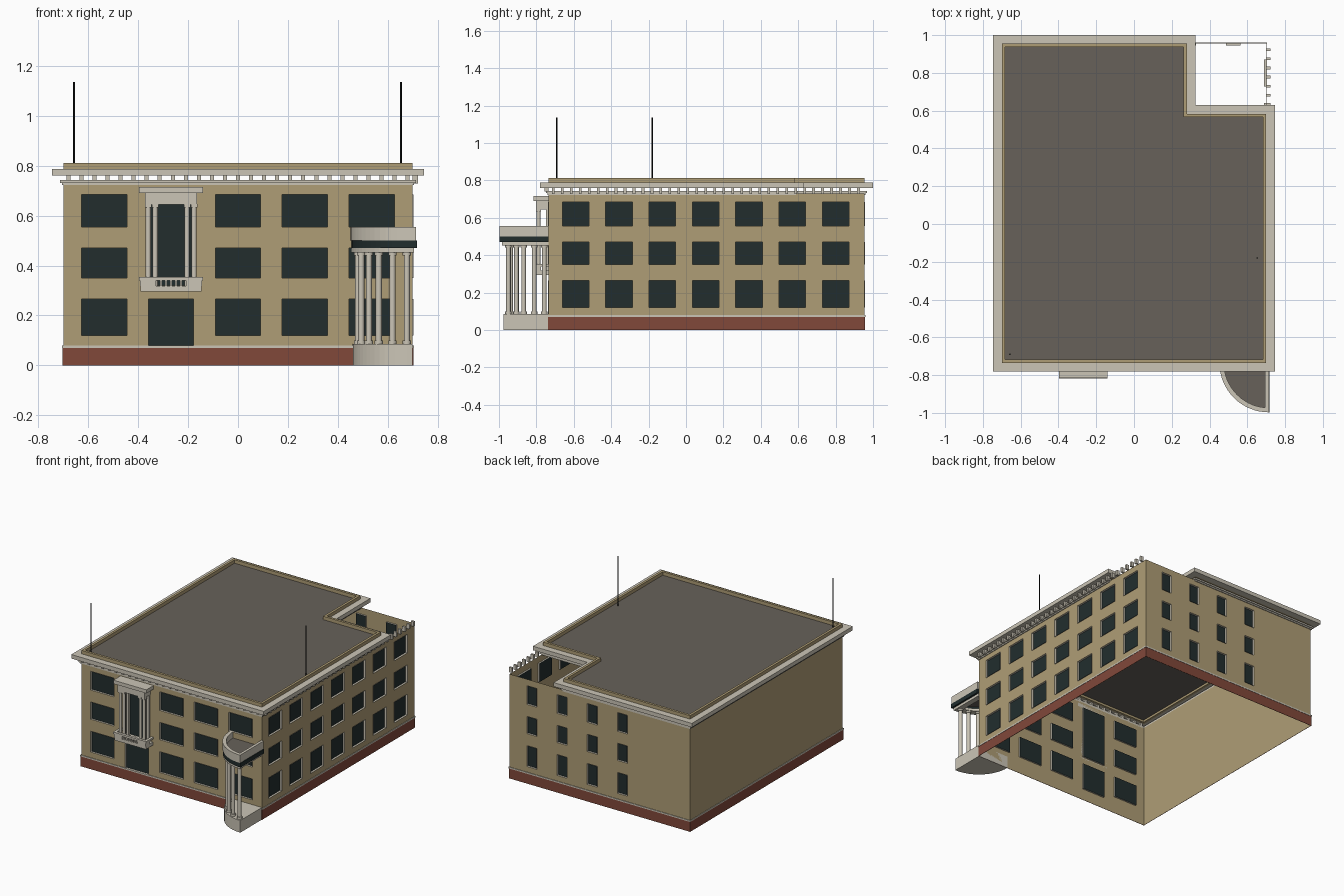
import bpy, bmesh, math
from mathutils import Vector

if "Cube" in bpy.data.objects:
    bpy.data.objects.remove(bpy.data.objects["Cube"])


def material(name, rgb):
    m = bpy.data.materials.new(name)
    m.use_nodes = True
    m.diffuse_color = (*rgb, 1)
    m.node_tree.nodes["Principled BSDF"].inputs["Base Color"].default_value = (*rgb, 1)
    return m


TAN = material("tan wall", (.43, .34, .18))
STONE = material("pale stone", (.6, .56, .47))
BRICK = material("red base", (.22, .065, .042))
GLASS = material("dark glass", (.016, .027, .027))
ROOF = material("grey roofing", (.135, .12, .102))
BLACK = material("black metal", (.005, .006, .006))

X, FRONT, BACK = .70, -.735, .955
NOTCH_X, NOTCH_Y = .28, .583
WALL_TOP = .73


def finish(name, bm, *mats):
    mesh = bpy.data.meshes.new(name)
    bm.to_mesh(mesh)
    bm.free()
    for m in mats:
        mesh.materials.append(m)
    ob = bpy.data.objects.new(name, mesh)
    bpy.context.collection.objects.link(ob)
    return ob


def add_box(bm, x0, x1, y0, y1, z0, z1):
    add_prism(bm, [(x0, y0), (x1, y0), (x1, y1), (x0, y1)], z0, z1)


def add_prism(bm, outline, z0, z1):
    low = [bm.verts.new((x, y, z0)) for x, y in outline]
    high = [bm.verts.new((x, y, z1)) for x, y in outline]
    bm.faces.new(low[::-1])
    bm.faces.new(high)
    n = len(outline)
    for i in range(n):
        j = (i + 1) % n
        bm.faces.new((low[i], low[j], high[j], high[i]))


def box(name, mat, *dims):
    bm = bmesh.new()
    add_box(bm, *dims)
    return finish(name, bm, mat)


def prism(name, mat, outline, z0, z1):
    bm = bmesh.new()
    add_prism(bm, outline, z0, z1)
    return finish(name, bm, mat)


def ring(name, mat, outer, inner, z0, z1):
    """Closed band between two outlines with matching corners."""
    bm = bmesh.new()
    n = len(outer)
    for i in range(n):
        j = (i + 1) % n
        a, b, c, d = outer[i], outer[j], inner[j], inner[i]
        quad = lambda *p: bm.faces.new([bm.verts.new(v) for v in p])
        quad((*a, z0), (*b, z0), (*b, z1), (*a, z1))
        quad((*c, z0), (*d, z0), (*d, z1), (*c, z1))
        quad((*a, z1), (*b, z1), (*c, z1), (*d, z1))
        quad((*d, z0), (*c, z0), (*b, z0), (*a, z0))
    bmesh.ops.remove_doubles(bm, verts=bm.verts, dist=1e-5)
    return finish(name, bm, mat)


def column(name, mat, x, y, z0, z1, r, sides=12):
    bm = bmesh.new()
    bmesh.ops.create_cone(bm, cap_ends=True, segments=sides, radius1=r, radius2=r, depth=z1 - z0)
    bmesh.ops.translate(bm, verts=bm.verts, vec=(x, y, (z0 + z1) / 2))
    for f in bm.faces:
        f.smooth = len(f.verts) == 4
    return finish(name, bm, mat)


def rect_outline(o):
    return [(-X - o, FRONT - o), (X + o, FRONT - o), (X + o, BACK + o), (-X - o, BACK + o)]


def notched_outline(o):
    return [(-X - o, FRONT - o), (X + o, FRONT - o), (X + o, NOTCH_Y + o),
            (NOTCH_X + o, NOTCH_Y + o), (NOTCH_X + o, BACK + o), (-X - o, BACK + o)]


# Walls: thin sheets with openings, stone reveals and set-back glass
def wall(name, start, end, windows):
    start, end = Vector((*start, 0)), Vector((*end, 0))
    along = (end - start).normalized()
    inward = Vector((-along.y, along.x, 0))
    bm = bmesh.new()

    def quad(pts, mat):
        f = bm.faces.new([bm.verts.new(start + along * u + Vector((0, 0, v)) + inward * d)
                          for u, v, d in pts])
        f.material_index = mat

    us = sorted({0, (end - start).length, *(u for w in windows for u in w[:2])})
    vs = sorted({0, WALL_TOP, *(v for w in windows for v in w[2:])})
    for u0, u1 in zip(us, us[1:]):
        for v0, v1 in zip(vs, vs[1:]):
            u, v = (u0 + u1) / 2, (v0 + v1) / 2
            if not any(a < u < b and c < v < d for a, b, c, d in windows):
                quad([(u0, v0, 0), (u1, v0, 0), (u1, v1, 0), (u0, v1, 0)], 0)
    out, deep = -.003, .011
    for a, b, c, d in windows:
        corners = [(a, c), (b, c), (b, d), (a, d)]
        for p, q in zip(corners, corners[1:] + corners[:1]):
            quad([(*p, out), (*q, out), (*q, deep), (*p, deep)], 1)
        quad([(*p, deep) for p in corners], 2)
    return finish(name, bm, TAN, STONE, GLASS)


ROWS = [(.12, .265), (.35, .47), (.555, .685)]


def window_grid(centres, half):
    return [(c - half, c + half, *row) for c in centres for row in ROWS]


BAY = -.268
front_windows = window_grid([X + i * .268 for i in (-2, 0, 1, 2)], .091)
front_windows += [(X + BAY - .09, X + BAY + .09, .08, .265), (X + BAY - .09, X + BAY + .09, .32, .685)]
wall("front_wall", (-X, FRONT), (X, FRONT), front_windows)
wall("right_wall", (X, FRONT), (X, BACK), window_grid([.145 + i * .2317 for i in range(7)], .071))
wall("back_wall", (X, BACK), (-X, BACK), window_grid([.175 + i * .234 for i in range(4)], .038))
wall("left_wall", (-X, BACK), (-X, FRONT), [])

# Base course
ring("red_base", BRICK, rect_outline(.003), rect_outline(.001), 0, .07)
ring("base_strip", STONE, rect_outline(.005), rect_outline(.001), .07, .08)

# Cornice, parapet and roof
ring("lower_ledge", STONE, notched_outline(.013), notched_outline(0), .731, .742)
ring("ledge_moulding", STONE, notched_outline(.006), notched_outline(0), .722, .731)
ring("cornice", STONE, notched_outline(.046), notched_outline(0), .76, .788)
ring("parapet", TAN, notched_outline(0), notched_outline(-.017), .76, .812)
prism("roof", ROOF, notched_outline(-.016), .775, .788)

bm = bmesh.new()
for i in range(27):
    x = -.68 + i * 1.36 / 26
    add_box(bm, x - .008, x + .008, FRONT - .022, FRONT, .74, .762)
for i in range(35):
    y = FRONT + .025 + i * .048
    add_box(bm, X, X + .022, y - .007, y + .007, .728, .762)
finish("dentils", bm, STONE)

# Roof masts
for name, x, y in (("left_mast", -.657, -.69), ("right_mast", .653, -.18)):
    column(name, BLACK, x, y, .785, 1.135, .004, 8)

# Balcony with paired columns and canopy
box("canopy_top", STONE, BAY - .128, BAY + .128, -.815, FRONT, .69, .715)
box("canopy_beam", STONE, BAY - .104, BAY + .104, -.803, FRONT, .645, .69)
box("balcony_floor", STONE, BAY - .122, BAY + .122, -.812, FRONT, .295, .318)
bm = bmesh.new()
add_box(bm, BAY - .128, BAY + .128, -.818, -.80, .34, .353)
for s in (-1, 1):
    edge = sorted((BAY + s * .128, BAY + s * .11))
    add_box(bm, *edge, -.80, FRONT, .34, .353)
    post = sorted((BAY + s * .124, BAY + s * .06))
    add_box(bm, *post, -.816, -.775, .318, .34)
for i in range(5):
    x = BAY - .04 + i * .02
    add_box(bm, x - .004, x + .004, -.813, -.805, .318, .34)
finish("balcony_rail", bm, STONE)
for s in (-1, 1):
    for j, d in enumerate((.064, .092)):
        x = BAY + s * d
        column(f"balcony_column_{s}_{j}", STONE, x, -.788, .318, .645, .0105)
        box(f"balcony_capital_{s}_{j}", STONE, x - .013, x + .013, -.801, -.775, .632, .646)
        box(f"balcony_pilaster_{s}_{j}", STONE, x - .008, x + .008, -.748, FRONT, .318, .645)


# Quarter-round corner porch
def arc(r, cx, n=16):
    return [(cx - r * math.cos(t), FRONT - r * math.sin(t))
            for t in (i * math.pi / 2 / n for i in range(n + 1))]


def quarter(name, mat, r, cx, z0, z1):
    return prism(name, mat, arc(r, cx) + [(cx, FRONT)], z0, z1)


def quarter_band(name, mat, r, width, cx, z0, z1):
    """Curved band plus its straight side."""
    bm = bmesh.new()
    outer, inner = arc(r, cx), arc(r - width, cx)
    for i in range(len(outer) - 1):
        add_prism(bm, [outer[i], outer[i + 1], inner[i + 1], inner[i]], z0, z1)
    add_box(bm, cx - width * .8, cx, FRONT - r + width * .5, FRONT, z0, z1)
    return finish(name, bm, mat)


quarter("porch_base", STONE, .24, X, 0, .085)
quarter_band("porch_beam", STONE, .25, .05, X + .005, .452, .47)
quarter_band("porch_dark_band", GLASS, .262, .03, X + .018, .47, .5)
quarter_band("porch_parapet", STONE, .262, .024, X + .014, .5, .555)
quarter("porch_roof", ROOF, .245, X + .005, .495, .512)
for i, deg in enumerate((6, 21, 38, 53, 70, 86)):
    t = math.radians(deg)
    x, y = X - .008 - .212 * math.cos(t), FRONT - .215 * math.sin(t)
    column(f"porch_column_{i}", STONE, x, y, .085, .455, .0125)
    column(f"porch_column_foot_{i}", STONE, x, y, .085, .1, .017)
    column(f"porch_column_capital_{i}", STONE, x, y, .44, .455, .017)
